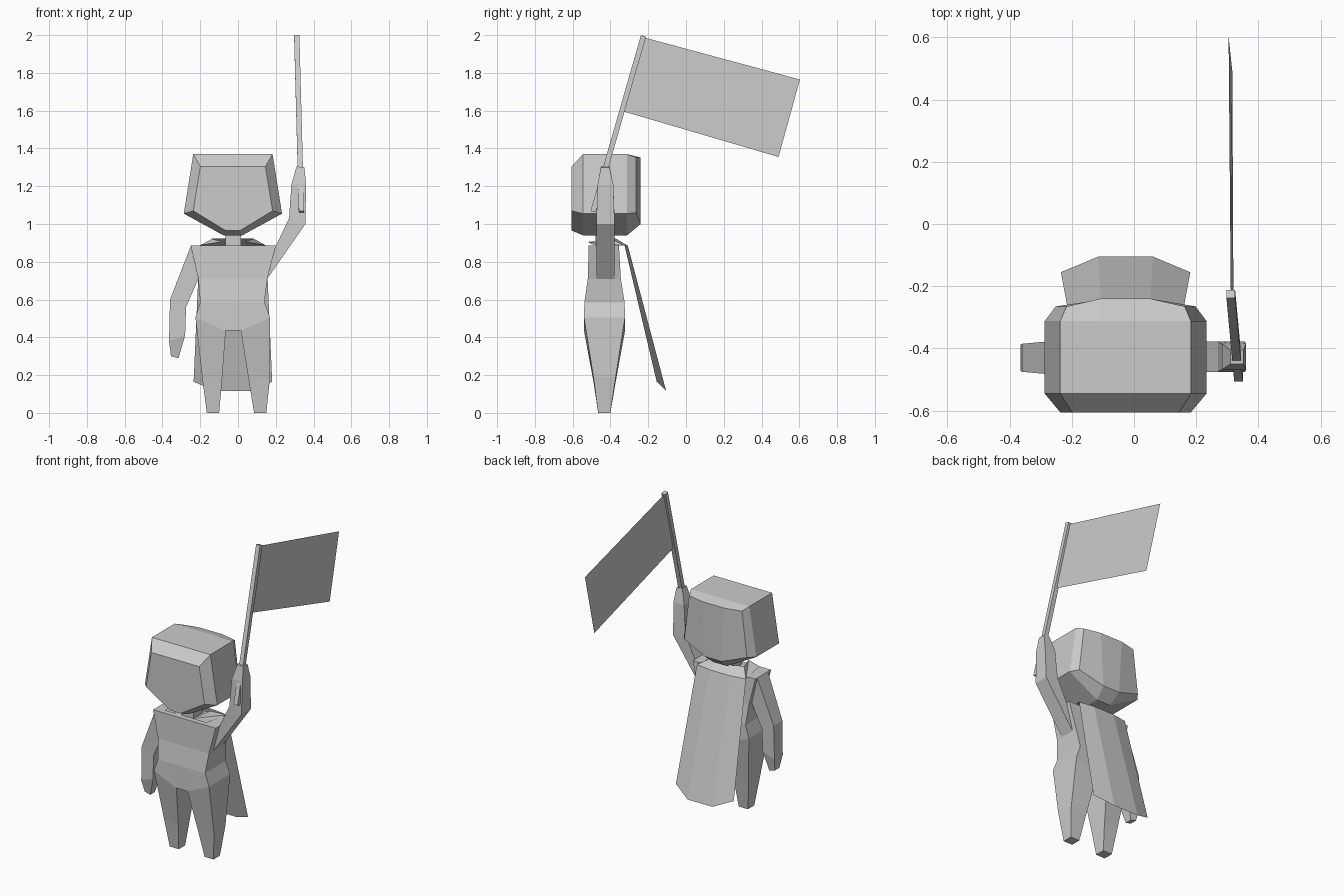
import bpy, bmesh
from mathutils import Vector

if "Cube" in bpy.data.objects:
    bpy.data.objects.remove(bpy.data.objects["Cube"])

CX = -0.027  # centre line of the body


def make(name, verts, faces, solid=True):
    me = bpy.data.meshes.new(name)
    me.from_pydata([tuple(v) for v in verts], [], faces)
    bm = bmesh.new()
    bm.from_mesh(me)
    if solid:
        bmesh.ops.recalc_face_normals(bm, faces=bm.faces)
    bm.to_mesh(me)
    bm.free()
    ob = bpy.data.objects.new(name, me)
    bpy.context.collection.objects.link(ob)
    return ob


def loft(name, rings, closed=True, end_caps=None):
    """Skin a list of equal rings; end_caps replaces the plain last cap."""
    n = len(rings[0])
    verts = [v for r in rings for v in r]
    faces = []
    for k in range(len(rings) - 1):
        for i in range(n if closed else n - 1):
            j = (i + 1) % n
            faces.append((k * n + i, k * n + j, (k + 1) * n + j, (k + 1) * n + i))
    if closed:
        base = (len(rings) - 1) * n
        faces.append(tuple(range(n)))
        for cap in end_caps or [range(n)]:
            faces.append(tuple(base + i for i in cap))
    return make(name, verts, faces, closed)


def limb(name, sections):
    """Four-sided limb, each section (xa, za, xb, zb, y0, y1)."""
    loft(name, [[(a, y0, za), (a, y1, za), (b, y1, zb), (b, y0, zb)]
                for a, za, b, zb, y0, y1 in sections])


# Head: bevelled front, straight sides, rounded faceted back
def head_ring(top, side, bottom, y_mid, y_out):
    (tx, tz), (sx, sz), (bx, bz) = top, side, bottom
    zi = tz
    half = [(0.08, y_mid, zi), (tx, y_out, tz), (sx, y_out, sz), (bx, y_mid, bz)]
    right = [(CX + x, y, z) for x, y, z in half]
    left = [(CX - x, y, z) for x, y, z in reversed(half)]
    return right + left


full = ((0.21, 1.37), (0.26, 1.055), (0.05, 0.94))
loft("head", [
    head_ring((0.172, 1.305), (0.21, 1.07), (0.038, 0.965), -0.605, -0.605),
    head_ring(*full, -0.545, -0.545),
    head_ring(*full, -0.312, -0.312),
    head_ring((0.19, 1.352), (0.225, 1.06), (0.06, 1.0), -0.24, -0.265),
], end_caps=[(0, 1, 2, 3), (0, 3, 4, 7), (4, 5, 6, 7)])

# Neck
limb("neck", [(-0.065, 0.86, 0.015, 0.86, -0.48, -0.38),
              (-0.065, 0.96, 0.015, 0.96, -0.48, -0.38)])

# Torso, dropping to the crotch in the middle
rings = []
for xl, xr, z, zc, y0, y1 in [(-0.25, 0.20, 0.885, 0.885, -0.515, -0.355),
                              (-0.21, 0.155, 0.71, 0.71, -0.52, -0.345),
                              (-0.20, 0.14, 0.585, 0.585, -0.538, -0.325),
                              (-0.225, 0.17, 0.505, 0.435, -0.54, -0.323)]:
    prof = [(xl, z), (-0.065, zc), (0.015, zc), (xr, z)]
    rings.append([(x, y0, h) for x, h in prof] + [(x, y1, h) for x, h in reversed(prof)])
loft("torso", rings, end_caps=[(0, 1, 6, 7), (1, 2, 5, 6), (2, 3, 4, 5)])

# Legs
for side, xs in (("left", [(-0.225, -0.065), (-0.19, -0.085), (-0.165, -0.10)]),
                 ("right", [(0.17, 0.015), (0.17, 0.058), (0.15, 0.085)])):
    limb(side + "_leg", [(*p, *q) for p, q in zip(
        [(xs[0][0], 0.505, xs[0][1], 0.435),
         (xs[1][0], 0.19, xs[1][1], 0.165),
         (xs[2][0], 0.0, xs[2][1], 0.0)],
        [(-0.54, -0.323), (-0.49, -0.372), (-0.465, -0.40)])])

# Hanging arm
limb("lowered_arm", [(-0.25, 0.883, -0.21, 0.71, -0.485, -0.375),
                     (-0.36, 0.60, -0.275, 0.56, -0.475, -0.385),
                     (-0.365, 0.38, -0.28, 0.41, -0.472, -0.387),
                     (-0.355, 0.30, -0.315, 0.29, -0.45, -0.405)])

# Raised arm gripping the pole
limb("raised_arm", [(0.20, 0.883, 0.155, 0.71, -0.475, -0.378),
                    (0.27, 1.03, 0.357, 1.0, -0.475, -0.378),
                    (0.283, 1.21, 0.36, 1.21, -0.468, -0.385),
                    (0.31, 1.305, 0.352, 1.30, -0.45, -0.405)])

# Cape sheet: hem, shoulder line, neck edge
cols = [-0.2, -0.085, 0.085, 0.2]
hem = [(CX + x * 1.04, y, z) for x, y, z in zip(
    cols, (-0.155, -0.105, -0.105, -0.155), (0.165, 0.115, 0.115, 0.165))]
shoulder = [(CX + x * 0.88, y, 0.885) for x, y in zip(cols, (-0.325, -0.308, -0.308, -0.325))]
neckline = [(CX + x * 0.55, y, 0.922) for x, y in zip(cols, (-0.40, -0.37, -0.37, -0.40))]
loft("cape", [hem, shoulder, neckline], closed=False)

# Collar flaps running forward on both shoulders
for side, s in (("left", -1), ("right", 1)):
    make(side + "_collar", [(CX + s * x, y, z) for x, y, z in [
        (0.176, -0.325, 0.886), (0.11, -0.40, 0.922), (0.06, -0.52, 0.905), (0.15, -0.50, 0.893)]],
        [(0, 1, 2), (0, 2, 3)], False)

# Flag pole: square bar along a tilted axis
lo, hi = Vector((0.336, -0.492, 1.065)), Vector((0.311, -0.225, 1.996))
axis = (hi - lo).normalized()
u = Vector((1, 0, 0)) * 0.014
v = axis.cross(u)
loft("flag_pole", [[p + u + v, p - u + v, p - u - v, p + u - v] for p in (lo, hi)])

# Flag cloth
make("flag", [(0.311, -0.22, 1.987), (0.304, 0.603, 1.765),
              (0.316, 0.49, 1.355), (0.32, -0.328, 1.595)], [(0, 1, 2, 3)], False)
